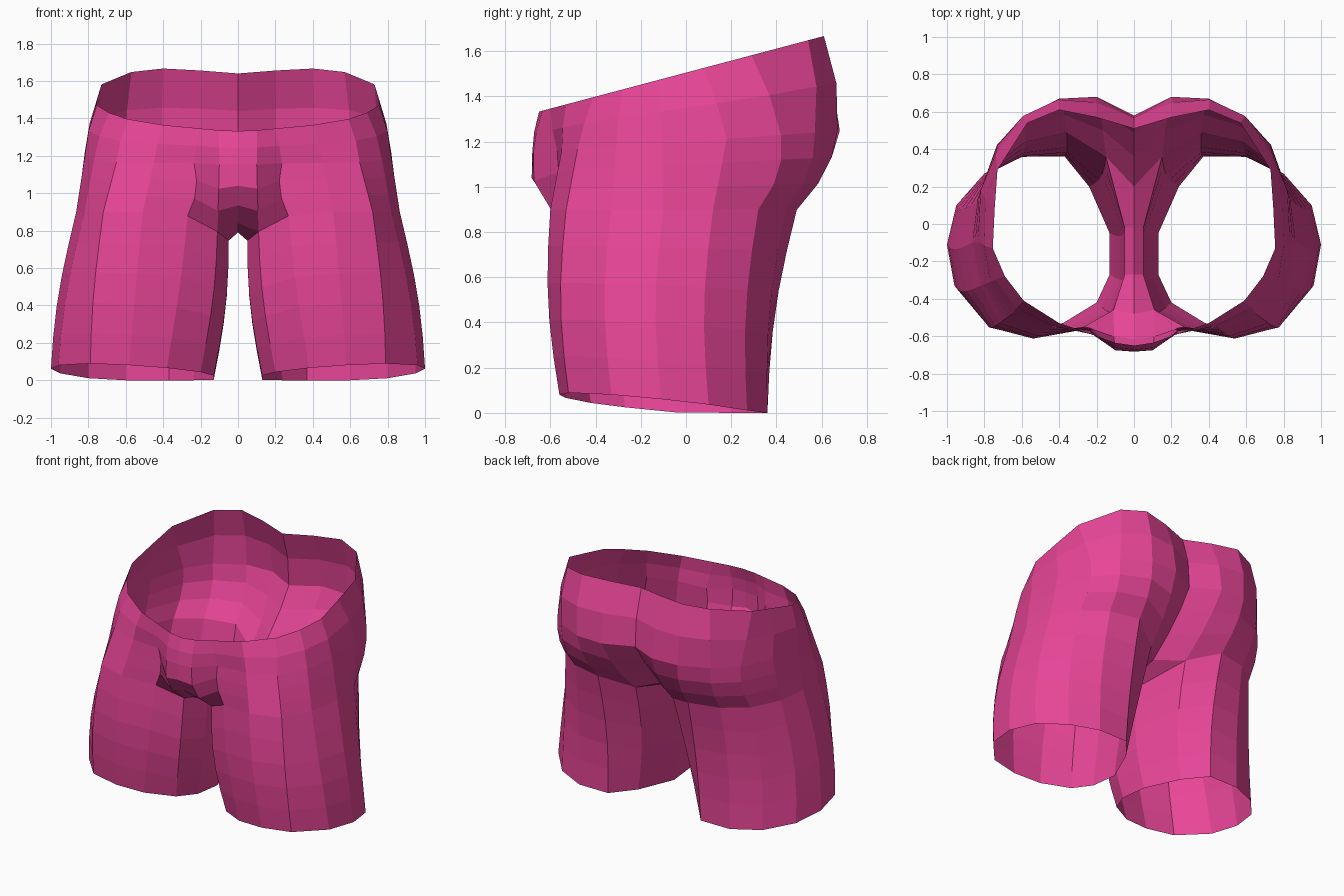
import bpy
import math
from mathutils import Vector

if "Cube" in bpy.data.objects:
    bpy.data.objects.remove(bpy.data.objects["Cube"])

# Plan profiles (x, y) of the +x half, running front -> outside -> back.
# The last two points of hem and crotch run along the inner thigh.
HEM = [(.2, -.42), (.38, -.53), (.58, -.56), (.79, -.52), (.96, -.33), (1, -.11), (.95, .1),
       (.8, .27), (.6, .36), (.37, .36), (.24, .2), (.13, -.05), (.13, -.27)]
CROTCH = [(.11, -.46), (.27, -.55), (.51, -.6), (.72, -.53), (.82, -.33), (.865, -.1), (.84, .12),
          (.74, .32), (.58, .44), (.36, .49), (.15, .36), (.05, -.02), (.05, -.27)]
HIP = [(0, -.68), (.1, -.675), (.235, -.57), (.45, -.55), (.65, -.48), (.77, -.31), (.82, -.1),
       (.82, .18), (.73, .42), (.6, .57), (.4, .67), (.2, .68), (0, .58)]
WAIST = [(0, -.65), (.1, -.635), (.2, -.6), (.4, -.53), (.59, -.41), (.69, -.28), (.755, -.13),
         (.745, .08), (.73, .29), (.57, .54), (.4, .61), (.2, .57), (0, .51)]
# Centre seam under the crotch, from front to back
SEAM = [Vector(p) for p in ((0, -.48, .84), (0, -.27, .79), (0, -.02, .79), (0, .2, .84))]

hem = [Vector((x, y, max(0, .06 * x - .1 * y - .01))) for x, y in HEM]
crotch = [Vector((x, y, .9 - .2 * max(0, 1 - x / .4) ** 2)) for x, y in CROTCH]
hip = [Vector((x, y, 1.2 + .07 * y)) for x, y in HIP]
waist = [Vector((x, y, 1.505 + .265 * y)) for x, y in WAIST]

verts, faces = [], []


def add_row(points):
    start = len(verts)
    verts.extend(points)
    return list(range(start, len(verts)))


def bridge(low, high, closed=False):
    n = len(low)
    for i in range(n if closed else n - 1):
        j = (i + 1) % n
        faces.append((low[i], low[j], high[j], high[i]))


def blend(a, b, t, swell):
    return [swell(p.lerp(q, t), math.sin(math.pi * t)) for p, q in zip(a, b)]


def thigh_swell(p, s):
    return p + Vector((.055 * (p.x - .5), -.03, 0)) * s


def seat_swell(p, s):
    if p.y > .2:
        return p + Vector((0, .04 * s, 0))
    if p.x < .15:
        return p + Vector((0, -.08 * s, -.01 * s))
    return p + Vector((-.03 * s if p.x < .3 else 0, 0, 0))


def waist_swell(p, s):
    return Vector((p.x * (1 + .015 * s), p.y * (1 + (.04 if p.y > 0 else .01) * s), p.z))


# Leg tube from hem to crotch
row = add_row(hem)
for k in range(1, 6):
    nxt = add_row(blend(hem, crotch, k / 5, thigh_swell))
    bridge(row, nxt, closed=True)
    row = nxt

# Gusset joining the inner thigh to the centre seam
seam = add_row(SEAM)
bridge([row[10], row[11], row[12], row[0]], seam[::-1])

# Seat and waist rows, open at the centre line
row = [seam[0]] + row[:11] + [seam[3]]
base = [verts[i] for i in row]
for low, high, steps, swell in ((base, hip, 3, seat_swell), (hip, waist, 2, waist_swell)):
    for k in range(1, steps + 1):
        nxt = add_row(blend(low, high, k / steps, swell))
        bridge(row, nxt)
        row = nxt

mesh = bpy.data.meshes.new("shorts")
mesh.from_pydata(verts, [], faces)
shorts = bpy.data.objects.new("shorts", mesh)
bpy.context.collection.objects.link(shorts)

# Left half
mirror = shorts.modifiers.new("mirror", 'MIRROR')
mirror.use_clip = True
mirror.merge_threshold = .002

pink = bpy.data.materials.new("pink cloth")
pink.diffuse_color = (.8, .06, .31, 1)
pink.use_nodes = True
pink.node_tree.nodes["Principled BSDF"].inputs["Base Color"].default_value = pink.diffuse_color
mesh.materials.append(pink)
